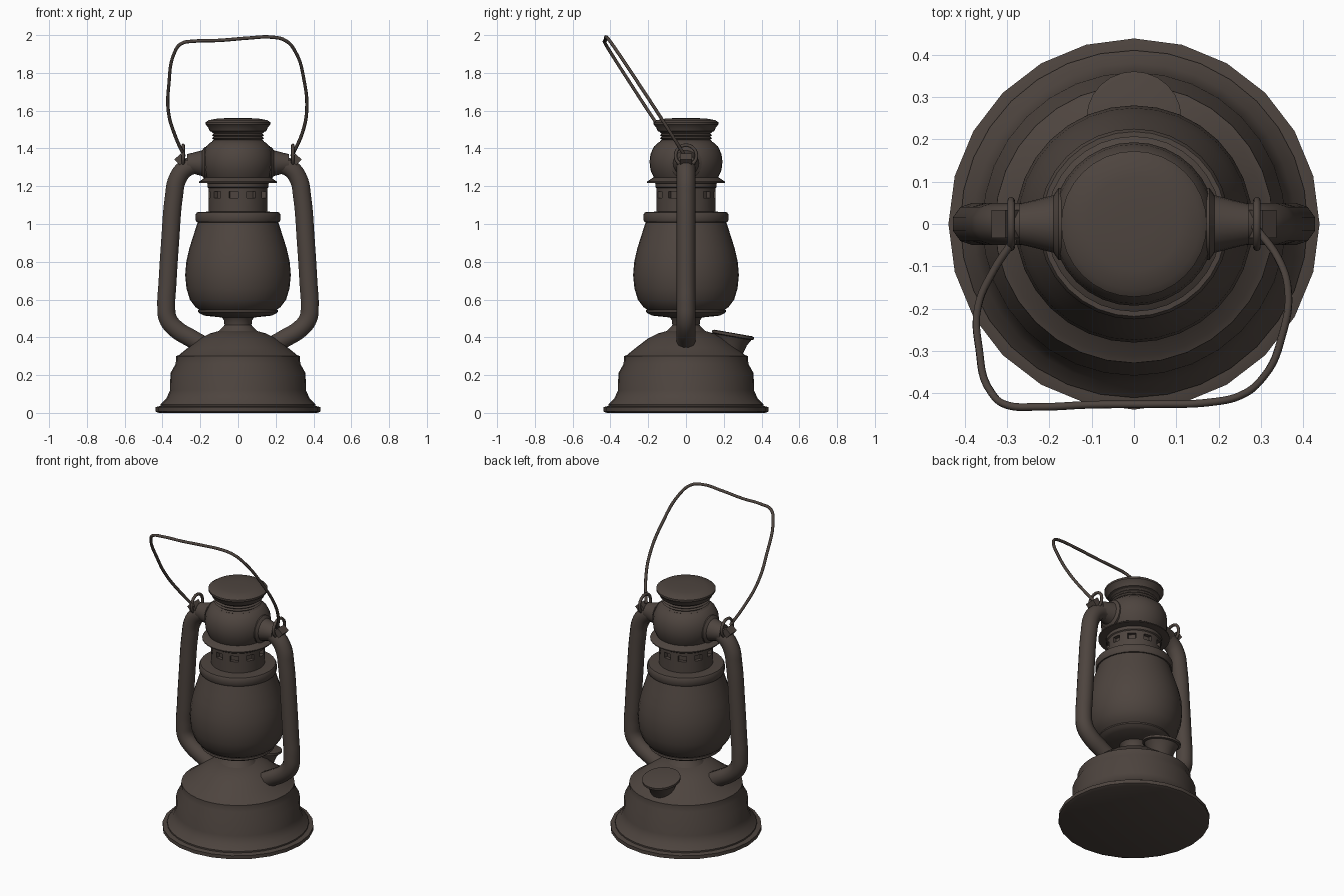
import bpy, bmesh, math
from mathutils import Matrix, Vector

if "Cube" in bpy.data.objects:
    bpy.data.objects.remove(bpy.data.objects["Cube"])

metal = bpy.data.materials.new("dark brown metal")
metal.diffuse_color = (0.075, 0.058, 0.049, 1)
metal.use_nodes = True
metal.node_tree.nodes["Principled BSDF"].inputs["Base Color"].default_value = metal.diffuse_color


def finish(obj, angle=35):
    obj.data.materials.clear()
    obj.data.materials.append(metal)
    bpy.ops.object.select_all(action='DESELECT')
    obj.select_set(True)
    bpy.context.view_layer.objects.active = obj
    bpy.ops.object.shade_smooth_by_angle(angle=math.radians(angle))
    return obj


def mesh_object(name, bm, matrix=Matrix(), angle=35):
    bmesh.ops.recalc_face_normals(bm, faces=bm.faces)
    me = bpy.data.meshes.new(name)
    bm.to_mesh(me)
    bm.free()
    obj = bpy.data.objects.new(name, me)
    bpy.context.collection.objects.link(obj)
    obj.matrix_world = matrix
    return finish(obj, angle)


def lathe_bm(profile, n):
    """Revolve (radius, height) points around z and cap both ends."""
    bm = bmesh.new()
    rings = [[bm.verts.new((r * math.cos(2 * math.pi * i / n), r * math.sin(2 * math.pi * i / n), z))
              for i in range(n)] for r, z in profile]
    for a, b in zip(rings, rings[1:]):
        for i in range(n):
            j = (i + 1) % n
            bm.faces.new((a[i], a[j], b[j], b[i]))
    bm.faces.new(rings[0])
    bm.faces.new(rings[-1])
    return bm


def lathe(name, profile, n=32, matrix=Matrix(), angle=35):
    return mesh_object(name, lathe_bm(profile, n), matrix, angle)


def tube(name, points, radius, sides=3, cyclic=False):
    """Round tube following a smooth path."""
    cu = bpy.data.curves.new(name, 'CURVE')
    cu.dimensions = '3D'
    cu.bevel_depth = radius
    cu.bevel_resolution = sides
    cu.resolution_u = 6
    cu.use_fill_caps = True
    sp = cu.splines.new('BEZIER')
    sp.bezier_points.add(len(points) - 1)
    sp.use_cyclic_u = cyclic
    for bp, p in zip(sp.bezier_points, points):
        bp.co = p
        bp.handle_left_type = bp.handle_right_type = 'AUTO'
    obj = bpy.data.objects.new(name, cu)
    bpy.context.collection.objects.link(obj)
    bpy.ops.object.select_all(action='DESELECT')
    obj.select_set(True)
    bpy.context.view_layer.objects.active = obj
    bpy.ops.object.convert(target='MESH')
    return finish(bpy.context.view_layer.objects.active, 50)


# Fuel tank with rolled foot
lathe("foot_rim", [(0.42, 0), (0.438, 0.008), (0.438, 0.03), (0.415, 0.036)], 24)
lathe("fuel_tank", [(0.41, 0.02), (0.41, 0.045), (0.38, 0.075), (0.36, 0.12), (0.358, 0.21),
                    (0.33, 0.26), (0.328, 0.30), (0.312, 0.307), (0.265, 0.345), (0.2, 0.395),
                    (0.15, 0.42), (0.09, 0.437), (0.03, 0.44)], 32)

# Burner neck and globe plate
lathe("burner_neck", [(0.115, 0.42), (0.09, 0.445), (0.072, 0.465), (0.075, 0.49), (0.085, 0.505),
                      (0.18, 0.515), (0.2, 0.525), (0.213, 0.535), (0.21, 0.545), (0.19, 0.548)])

# Globe
lathe("globe", [(0.19, 0.535), (0.225, 0.56), (0.255, 0.60), (0.273, 0.66), (0.28, 0.73),
                (0.274, 0.80), (0.258, 0.87), (0.236, 0.94), (0.21, 1.02)])
lathe("globe_ring", [(0.205, 1.008), (0.22, 1.01), (0.225, 1.02), (0.225, 1.05),
                     (0.218, 1.062), (0.15, 1.066)])

# Chimney with recessed air slots
bm = lathe_bm([(0.156, 1.06), (0.156, 1.137), (0.156, 1.172), (0.156, 1.19),
               (0.162, 1.195), (0.162, 1.23)], 40)
bm.normal_update()
bmesh.ops.recalc_face_normals(bm, faces=bm.faces)
slots = []
for f in bm.faces:
    c = f.calc_center_median()
    sector = int(math.degrees(math.atan2(c.y, c.x)) % 360 // 9)
    if len(f.verts) == 4 and 1.14 < c.z < 1.17 and sector % 4 < 2:
        slots.append(f)
slot_faces = bmesh.ops.extrude_face_region(bm, geom=slots)["geom"]
for v in [g for g in slot_faces if isinstance(g, bmesh.types.BMVert)]:
    v.co.x *= 0.86
    v.co.y *= 0.86
bmesh.ops.delete(bm, geom=slots, context='FACES')
mesh_object("slotted_chimney", bm)

# Hood, brim and top cap
lathe("hood_brim", [(0.15, 1.215), (0.207, 1.218), (0.207, 1.224), (0.175, 1.245), (0.16, 1.25)])
lathe("hood", [(0.165, 1.235), (0.172, 1.25), (0.188, 1.285), (0.193, 1.33), (0.188, 1.37),
               (0.17, 1.41), (0.145, 1.432), (0.135, 1.437)])
threads = [(0.128 + 0.01 * (i % 2), 1.43 + 0.008 * i) for i in range(8)]
lathe("hood_threads", threads, angle=25)
lathe("top_cap", [(0.13, 1.485), (0.15, 1.492), (0.158, 1.512), (0.172, 1.527), (0.172, 1.538),
                  (0.155, 1.55), (0.11, 1.558), (0.05, 1.561)])

# Filler cap on the back of the tank
lathe("filler_cap", [(0.062, -0.12), (0.082, -0.05), (0.1, -0.018), (0.112, -0.014),
                     (0.112, 0), (0.1, 0.003)], 24,
      Matrix.Translation((0, 0.25, 0.42)) @ Matrix.Rotation(math.radians(-10), 4, 'X'))

# Side tubes, collars, brackets and bail rings
for side, s in (("left", -1), ("right", 1)):
    path = [(0.16, 0.345), (0.24, 0.39), (0.335, 0.45), (0.372, 0.5), (0.38, 0.57), (0.374, 0.68),
            (0.36, 0.9), (0.339, 1.15), (0.322, 1.235), (0.28, 1.292), (0.22, 1.315), (0.15, 1.32)]
    tube(side + "_side_tube", [(s * x, 0, z) for x, z in path], 0.05)
    lathe(side + "_tube_collar", [(0.085, 0.14), (0.085, 0.178), (0.068, 0.19), (0.055, 0.24),
                                  (0.048, 0.27)], 20,
          Matrix.Translation((0, 0, 1.322)) @ Matrix.Rotation(s * math.pi / 2, 4, 'Y'))
    bm = bmesh.new()
    bmesh.ops.create_cube(bm, size=1, matrix=Matrix.Translation((s * 0.3, 0, 1.335))
                          @ Matrix.Rotation(s * math.radians(42), 4, 'Y')
                          @ Matrix.Diagonal((0.045, 0.065, 0.06, 1)))
    mesh_object(side + "_bail_bracket", bm)
    ring = [(s * 0.29, 0.055 * math.cos(a * math.pi / 4), 1.362 + 0.055 * math.sin(a * math.pi / 4))
            for a in range(8)]
    tube(side + "_bail_ring", ring, 0.009, 2, True)

# Wire bail handle leaning to the front
bail = [(-0.285, 1.36), (-0.33, 1.46), (-0.368, 1.59), (-0.366, 1.74), (-0.335, 1.91),
        (-0.3, 1.955), (-0.23, 1.968), (-0.1, 1.972), (0.05, 1.984), (0.18, 1.989), (0.25, 1.972),
        (0.305, 1.91), (0.35, 1.76), (0.364, 1.6), (0.34, 1.48), (0.285, 1.36)]
tube("bail_handle", [(x, -0.65 * (z - 1.325) + 0.06 * x, z) for x, z in bail], 0.009, 2)
